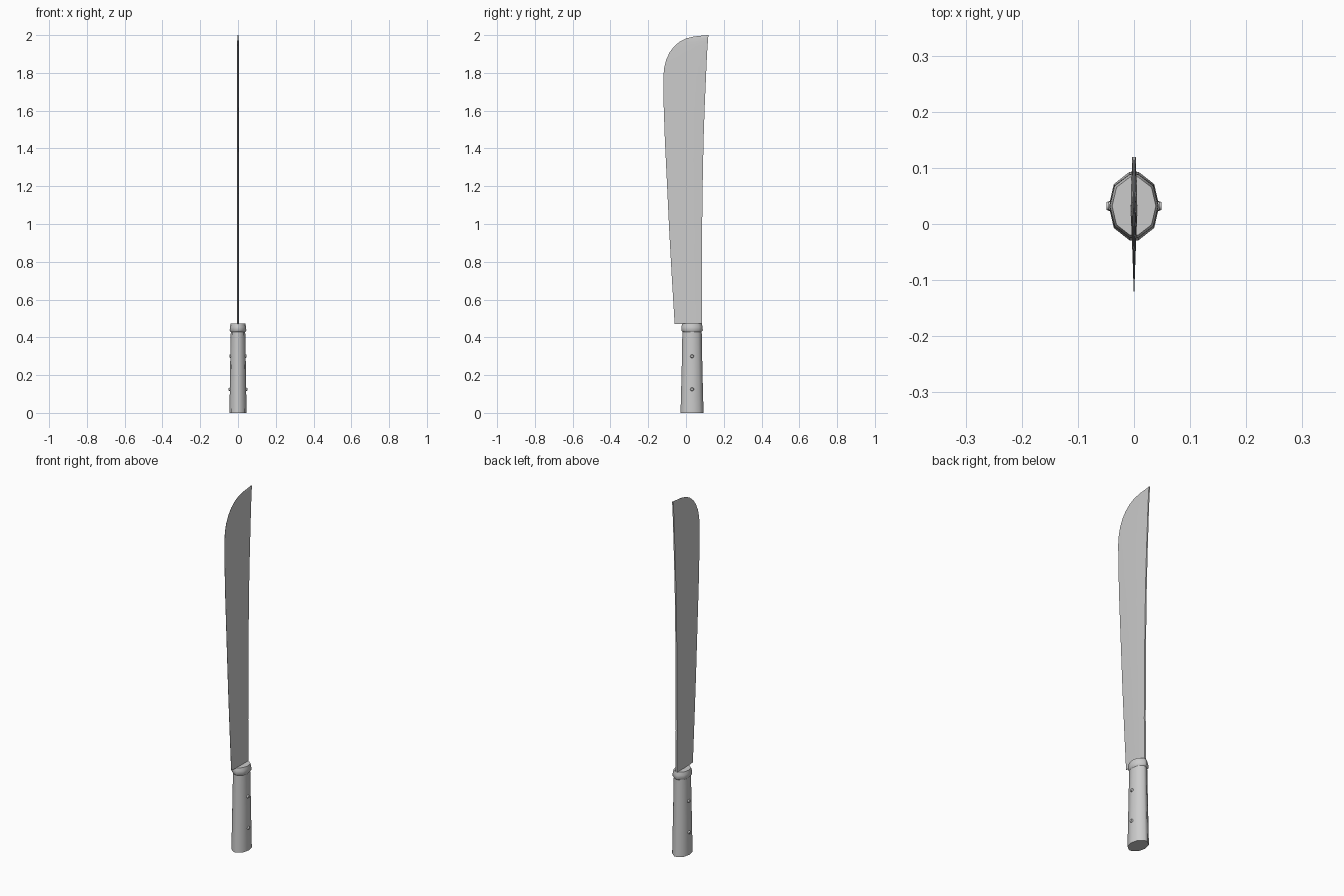
import bpy, bmesh, math
from mathutils import Matrix

cube = bpy.data.objects.get("Cube")
if cube:
    bpy.data.objects.remove(cube, do_unlink=True)

steel = bpy.data.materials.new("plain_grey")
steel.use_nodes = True
grey = (0.6, 0.6, 0.6, 1)
steel.diffuse_color = grey
steel.node_tree.nodes["Principled BSDF"].inputs["Base Color"].default_value = grey


def finish(name, bm, angle):
    """Turn a bmesh into a named, shaded object."""
    bmesh.ops.recalc_face_normals(bm, faces=bm.faces)
    mesh = bpy.data.meshes.new(name)
    bm.to_mesh(mesh)
    bm.free()
    mesh.materials.append(steel)
    obj = bpy.data.objects.new(name, mesh)
    bpy.context.collection.objects.link(obj)
    bpy.ops.object.select_all(action='DESELECT')
    obj.select_set(True)
    bpy.context.view_layer.objects.active = obj
    bpy.ops.object.shade_smooth_by_angle(angle=math.radians(angle))
    return obj


def loft(name, rings, angle):
    """Skin closed rings of equal length and cap both ends."""
    bm = bmesh.new()
    loops = [[bm.verts.new(p) for p in ring] for ring in rings]
    n = len(loops[0])
    for a, b in zip(loops, loops[1:]):
        for i in range(n):
            j = (i + 1) % n
            bm.faces.new((a[i], a[j], b[j], b[i]))
    bm.faces.new(loops[0])
    bm.faces.new(loops[-1])
    return finish(name, bm, angle)


# Blade: wedge sections, thick at the spine and thin at the cutting edge
# (height, cutting edge y, spine y)
outline = [(0.47, -0.06, 0.086), (0.7, -0.074, 0.084), (0.95, -0.088, 0.085),
           (1.2, -0.1, 0.088), (1.45, -0.112, 0.093), (1.65, -0.119, 0.1),
           (1.78, -0.12, 0.106), (1.83, -0.115, 0.108), (1.87, -0.105, 0.11),
           (1.91, -0.086, 0.112), (1.94, -0.063, 0.114), (1.965, -0.034, 0.116),
           (1.983, 0.002, 0.117), (1.993, 0.045, 0.118), (2.0, 0.112, 0.119)]


def blade_section(z, edge, spine):
    slim = 1 - 0.3 * (z - 0.47) / 1.53
    middle = edge + (spine - edge) * 0.55
    swell = 0.006 * slim * min(1, (spine - edge) / 0.14)
    back = 0.005 * slim
    tip = 0.0006
    return [(back, spine, z), (max(swell, back * 0.5), middle, z), (tip, edge, z),
            (-tip, edge, z), (-max(swell, back * 0.5), middle, z), (-back, spine, z)]


loft("blade", [blade_section(*row) for row in outline], 35)


# Handle and collar: faceted ovals, flat where the two grips meet
def oval(z, rx, ry, cy=0.032):
    quarter = [(1, 0), (0.8, 0.64), (0.18, 1)]
    right = [(x, -y) for x, y in reversed(quarter[1:])] + quarter
    left = [(-x, y) for x, y in reversed(right)]
    return [(x * rx, cy + y * ry, z) for x, y in right + left]


loft("handle", [oval(0, 0.045, 0.061), oval(0.22, 0.042, 0.055),
                oval(0.44, 0.038, 0.051)], 50)
loft("collar", [oval(0.428, 0.038, 0.05), oval(0.436, 0.044, 0.057),
                oval(0.455, 0.043, 0.056), oval(0.472, 0.039, 0.052)], 50)

# Rivets: low domed heads on both sides of the handle
for number, (z, reach) in enumerate([(0.125, 0.049), (0.3, 0.046)], 1):
    for side, sign in (("left", 1), ("right", -1)):
        bm = bmesh.new()
        bmesh.ops.create_cone(
            bm, cap_ends=True, segments=12, radius1=0.012, radius2=0.007, depth=0.014,
            matrix=Matrix.Translation((sign * (reach - 0.007), 0.032, z))
            @ Matrix.Rotation(sign * math.pi / 2, 4, 'Y'))
        finish(f"rivet_{number}_{side}", bm, 40)
